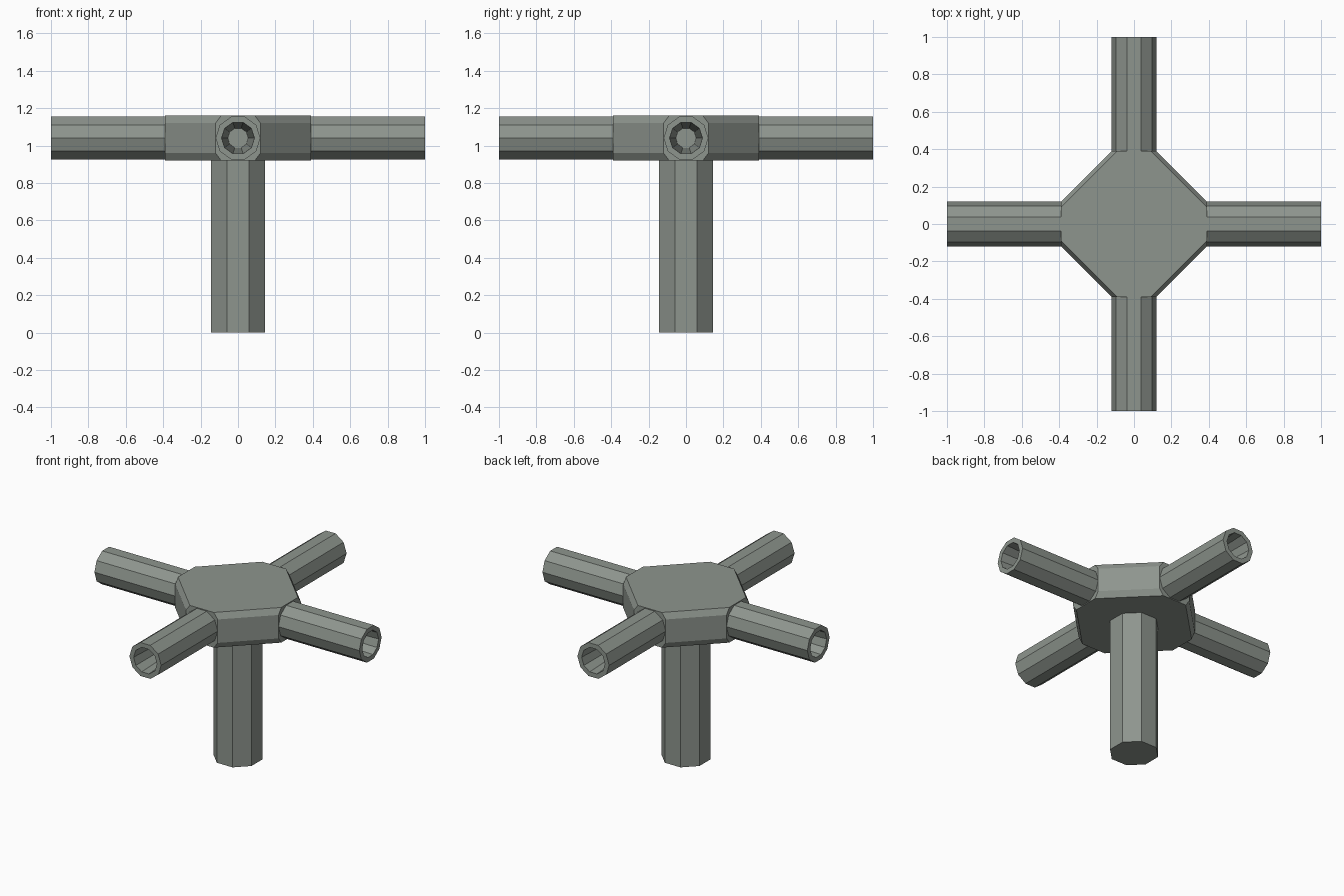
import bpy, bmesh, math
from mathutils import Matrix, Vector

cube = bpy.data.objects.get("Cube")
if cube:
    bpy.data.objects.remove(cube, do_unlink=True)

metal = bpy.data.materials.new("grey_green_metal")
metal.use_nodes = True
COLOUR = (0.27, 0.30, 0.27, 1)
metal.diffuse_color = COLOUR
metal.node_tree.nodes["Principled BSDF"].inputs["Base Color"].default_value = COLOUR

MID = 1.04      # height of the tube axes
HALF = 0.12     # half thickness of the hub
REACH = 0.39    # where the tubes leave the hub


def finish(name, bm):
    bmesh.ops.recalc_face_normals(bm, faces=bm.faces)
    mesh = bpy.data.meshes.new(name)
    bm.to_mesh(mesh)
    bm.free()
    mesh.materials.append(metal)
    obj = bpy.data.objects.new(name, mesh)
    bpy.context.collection.objects.link(obj)
    return obj


def lathe(name, profile, sides, turn=0.0):
    """Faceted solid along z from (radius, height) rings, capped at both ends."""
    bm = bmesh.new()
    rings = []
    for r, h in profile:
        angles = [turn + math.tau * i / sides for i in range(sides)]
        rings.append([bm.verts.new((r * math.cos(a), r * math.sin(a), h)) for a in angles])
    for low, high in zip(rings, rings[1:]):
        for i in range(sides):
            j = (i + 1) % sides
            bm.faces.new((low[i], low[j], high[j], high[i]))
    bm.faces.new(rings[0])
    bm.faces.new(rings[-1])
    return finish(name, bm)


# Octagonal stem
lathe("stem", [(0.155, 0), (0.155, MID - HALF + 0.02)], 8, math.pi / 8)

# Hub: hull of an eight-cornered slab and four bevelled tube sockets
bm = bmesh.new()
for k in range(4):
    spin = Matrix.Rotation(k * math.pi / 2, 3, "Z")
    for side in (-1, 1):
        for up in (-1, 1):
            for x, y, z in ((0.33, 0.13, HALF), (REACH, 0.09, HALF), (REACH, 0.12, 0.08)):
                bm.verts.new(spin @ Vector((x, side * y, MID + up * z)))
hull = bmesh.ops.convex_hull(bm, input=bm.verts)
bmesh.ops.dissolve_limit(bm, angle_limit=0.01, verts=bm.verts, edges=bm.edges)
finish("hub", bm)

# Hollow tubes with a tapering bore
bore = [(0.12, REACH - 0.03), (0.12, 1), (0.088, 1), (0.055, REACH)]
for k, name in enumerate(("left_tube", "back_tube", "right_tube", "front_tube")):
    tube = lathe(name, bore, 10)
    tube.matrix_world = (Matrix.Translation((0, 0, MID))
                         @ Matrix.Rotation(k * math.pi / 2, 4, "Z")
                         @ Matrix.Rotation(math.pi / 2, 4, "Y")
                         @ Matrix.Rotation(math.pi / 2, 4, "Z"))
